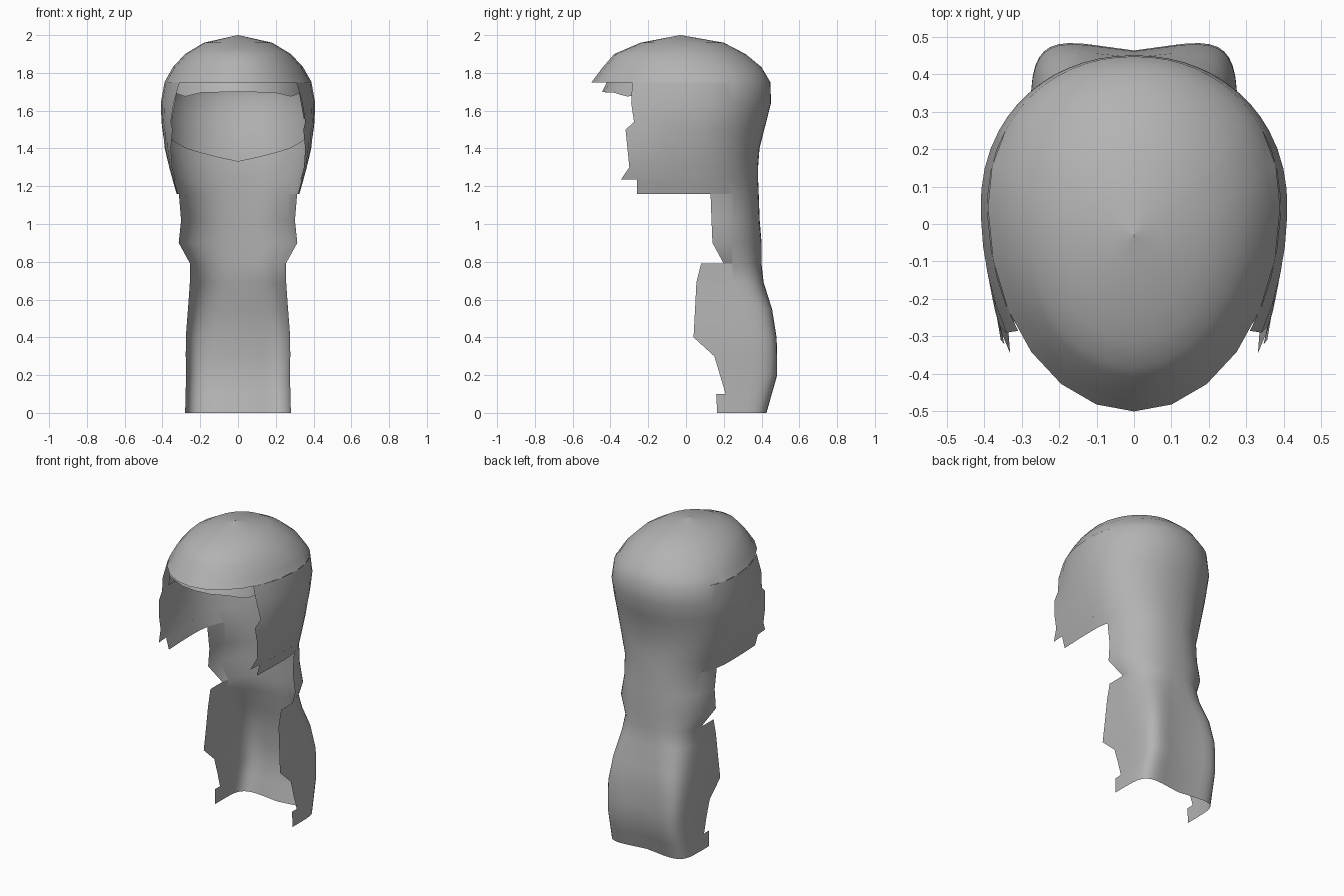
import bpy, bmesh, math

if "Cube" in bpy.data.objects:
    bpy.data.objects.remove(bpy.data.objects["Cube"])

hair = bpy.data.materials.new("grey hair")
hair.diffuse_color = (0.45, 0.45, 0.45, 1)
hair.use_nodes = True
hair.node_tree.nodes["Principled BSDF"].inputs["Base Color"].default_value = hair.diffuse_color

# Horizontal sections: z, half width, y of widest point, back y,
# front radius, corner squareness, depth of the centre back groove
SECTIONS = [
    (2.00, 0.002, -0.03, -0.028, 0.002, 2.0, 0),
    (1.96, 0.18, -0.02, 0.20, 0.22, 2.0, 0),
    (1.90, 0.28, 0.00, 0.315, 0.38, 2.0, 0),
    (1.83, 0.345, 0.03, 0.40, 0.47, 2.0, 0),
    (1.75, 0.39, 0.05, 0.447, 0.55, 2.1, 0),
    (1.66, 0.41, 0.05, 0.455, 0.60, 2.1, 0),
    (1.54, 0.405, 0.04, 0.425, 0.66, 2.1, 0),
    (1.41, 0.39, 0.02, 0.39, 0.80, 2.2, 0),
    (1.28, 0.36, 0.00, 0.38, 1.10, 2.3, 0),
    (1.16, 0.325, 0.00, 0.385, 1.20, 2.3, 0),
    (1.02, 0.305, 0.06, 0.39, 1.50, 2.4, 0),
    (0.90, 0.315, 0.10, 0.40, 1.80, 2.4, 0),
    (0.79, 0.255, 0.15, 0.405, 2.00, 2.5, 0.005),
    (0.68, 0.255, 0.18, 0.425, 2.00, 3.0, 0.015),
    (0.55, 0.265, 0.20, 0.475, 2.00, 4.0, 0.03),
    (0.38, 0.278, 0.20, 0.503, 2.00, 5.0, 0.04),
    (0.20, 0.275, 0.20, 0.503, 2.00, 5.0, 0.04),
    (0.00, 0.28, 0.20, 0.445, 2.00, 5.0, 0.04),
]
# Ragged front edge of the hanging hair: z, y (None = closed in front)
EDGE = [(z, None) for z in (2.0, 1.985, 1.96, 1.93, 1.90, 1.865, 1.83, 1.79, 1.75)] + [
    (1.75, -0.285), (1.64, -0.29), (1.54, -0.275), (1.50, -0.32), (1.40, -0.31),
    (1.30, -0.30), (1.235, -0.345), (1.235, -0.26), (1.16, -0.26), (1.16, 0.13),
    (1.02, 0.135), (0.90, 0.14), (0.79, 0.20), (0.79, 0.08), (0.69, 0.055),
    (0.55, 0.048), (0.40, 0.04), (0.30, 0.15), (0.20, 0.18), (0.10, 0.21),
    (0.10, 0.16), (0.00, 0.165)]


def section(z):
    for a, b in zip(SECTIONS, SECTIONS[1:]):
        if a[0] >= z >= b[0]:
            t = (a[0] - z) / (a[0] - b[0])
            return [p + (q - p) * t for p, q in zip(a[1:], b[1:])]


def point(z, ang):
    """Point on the right half outline, from -90 (front) to +90 (back)."""
    w, yc, yb, rf, n, groove = section(z)
    c, s = max(0, math.cos(ang)), math.sin(ang)
    if s < 0:
        return (w * c, yc + rf * s, z)
    x = w * c ** (2 / n) if c > 1e-6 else 0
    y = yc + (yb - yc) * s ** (2 / n)
    return (x, y - groove * (1 - x / w) * s, z)


def angle_at(z, y):
    w, yc, yb, rf, n, groove = section(z)
    if y < yc:
        return math.asin(max(-1, (y - yc) / rf))
    return math.asin(min(1, ((y - yc) / (yb - yc)) ** (n / 2)))


def sheet(name, rows):
    """Skin rows of points, mirror them and shade smooth."""
    bm = bmesh.new()
    grid = [[bm.verts.new(p) for p in r] for r in rows]
    for a, b in zip(grid, grid[1:]):
        if abs(a[0].co.z - b[0].co.z) < 1e-5 and abs(a[-1].co.z - b[-1].co.z) < 1e-5:
            continue          # a notch in the edge: rows only weld at the back
        for i in range(len(a) - 1):
            bm.faces.new((a[i], b[i], b[i + 1], a[i + 1]))
    bmesh.ops.remove_doubles(bm, verts=bm.verts[:], dist=0.0004)
    me = bpy.data.meshes.new(name)
    bm.to_mesh(me)
    bm.free()
    me.materials.append(hair)
    ob = bpy.data.objects.new(name, me)
    bpy.context.collection.objects.link(ob)
    mod = ob.modifiers.new("mirror", 'MIRROR')
    mod.use_clip = True
    bpy.ops.object.select_all(action='DESELECT')
    ob.select_set(True)
    bpy.context.view_layer.objects.active = ob
    bpy.ops.object.shade_smooth_by_angle(angle=math.radians(60))
    return ob


# Outer hair: front columns follow the ragged edge, back columns are shared
rows = []
FRONT, BACK = 8, 10
for z, y0 in EDGE:
    start = -math.pi / 2 if y0 is None else angle_at(z, y0)
    mid = angle_at(z, 0.25) if z < 1.8 else math.radians(30)
    angs = [start + (mid - start) * i / FRONT for i in range(FRONT)]
    angs += [mid + (math.pi / 2 - mid) * i / BACK for i in range(BACK + 1)]
    rows.append([point(z, a) for a in angs])
sheet("outer_hair", rows)

# Inner cap: lower edge is a short fringe in front, dipping to the nape
HEM = [(-90, 1.70), (-60, 1.695), (-45, 1.675), (-34, 1.69), (-28, 1.56),
       (0, 1.50), (45, 1.40), (90, 1.33)]


def hem(deg):
    for (a, za), (b, zb) in zip(HEM, HEM[1:]):
        if a <= deg <= b:
            return za + (zb - za) * (deg - a) / (b - a)


def inner_point(z, ang):
    x, y, _ = point(z, ang)
    return (x * 0.97, y * (0.84 if y < 0 else 0.975), z)


degs = [-90, -75, -60, -52, -45, -39, -34, -28, -14, 0, 15, 30, 45, 60, 75, 90]
sheet("inner_cap", [[inner_point(1.82 + (hem(d) - 1.82) * r / 6, math.radians(d))
                     for d in degs] for r in range(7)])
